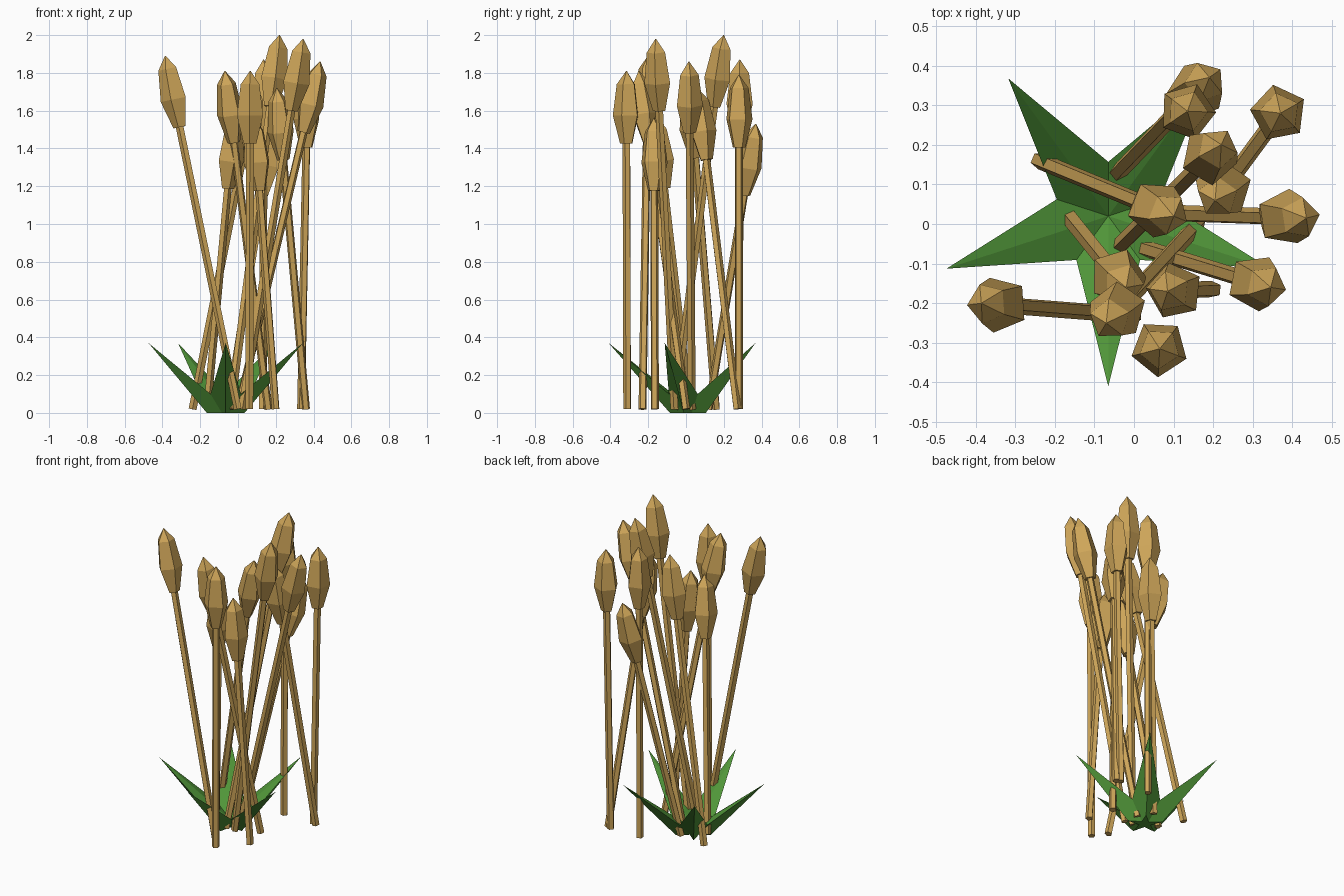
import bpy, math
from mathutils import Vector

cube = bpy.data.objects.get("Cube")
if cube:
    bpy.data.objects.remove(cube, do_unlink=True)


def material(name, colour):
    m = bpy.data.materials.new(name)
    m.use_nodes = True
    m.diffuse_color = colour
    m.node_tree.nodes["Principled BSDF"].inputs["Base Color"].default_value = colour
    return m


straw = material("straw brown", (0.62, 0.38, 0.10, 1))
green = material("leaf green", (0.08, 0.30, 0.04, 1))


def add_mesh(name, verts, faces, mat):
    me = bpy.data.meshes.new(name)
    me.from_pydata(verts, [], faces)
    me.materials.append(mat)
    ob = bpy.data.objects.new(name, me)
    bpy.context.collection.objects.link(ob)
    return ob


def lathe(name, start, axis, profile, sides, turn, mat):
    """Sweep (radius, distance) rings along an axis and cap both ends."""
    rot = Vector((0, 0, 1)).rotation_difference(axis)
    verts, faces = [], []
    for r, h in profile:
        for i in range(sides):
            a = turn + math.tau * i / sides
            verts.append(start + rot @ Vector((r * math.cos(a), r * math.sin(a), h)))
    for k in range(len(profile) - 1):
        for i in range(sides):
            j = (i + 1) % sides
            a, b = k * sides, (k + 1) * sides
            faces.append((a + i, a + j, b + j, b + i))
    faces.append(tuple(reversed(range(sides))))
    last = (len(profile) - 1) * sides
    faces.append(tuple(last + i for i in range(sides)))
    return add_mesh(name, verts, faces, mat)


# Reeds: base x, y, then tip x, y, z
reeds = [
    (-0.05, 0.12, 0.19, 0.37, 1.53),
    (0.13, 0.28, 0.135, 0.285, 1.87),
    (0.335, 0.28, 0.37, 0.28, 1.79),
    (-0.04, -0.06, 0.22, 0.20, 2.00),
    (0.36, 0.27, 0.205, 0.06, 1.72),
    (-0.24, 0.16, 0.10, 0.02, 1.73),
    (0.00, 0.03, 0.435, 0.015, 1.86),
    (0.00, -0.23, -0.385, -0.20, 1.89),
    (-0.165, 0.02, -0.02, -0.16, 1.57),
    (0.20, -0.165, 0.085, -0.17, 1.56),
    (0.02, -0.06, 0.345, -0.16, 1.98),
    (0.16, 0.00, -0.07, -0.25, 1.81),
    (0.06, -0.31, 0.065, -0.315, 1.81),
]
HEAD = 0.385
head_profile = [(0.035, 0), (0.073, 0.15), (0.052, 0.315), (0.002, HEAD)]
for n, (bx, by, tx, ty, tz) in enumerate(reeds, 1):
    base, tip = Vector((bx, by, 0.02)), Vector((tx, ty, tz))
    axis = (tip - base).normalized()
    length = (tip - base).length - HEAD
    turn = math.radians(8 + 31 * n)
    lathe(f"reed_stem_{n}", base, axis, [(0.022, 0), (0.022, length + 0.01)], 5, turn, straw)
    lathe(f"reed_head_{n}", base + axis * length, axis, head_profile, 5, turn, straw)

# Leaf tuft: a small star on the ground flaring into long raised leaf points
cx, cy = -0.065, 0.02
verts = [(cx, cy, 0), (cx, cy, 0.03)]
for outer, inner, tip_z, notch_z in ((0.105, 0.034, 0, 0), (0.43, 0.137, 0.37, 0.10)):
    for i in range(10):
        a = -math.pi / 2 + math.pi * i / 5
        r, z = (inner, notch_z) if i % 2 else (outer, tip_z)
        verts.append((cx + r * math.cos(a), cy + r * math.sin(a), z))
faces = []
for i in range(10):
    j = (i + 1) % 10
    lo_i, lo_j, hi_i, hi_j = 2 + i, 2 + j, 12 + i, 12 + j
    faces += [(0, lo_j, lo_i), (1, hi_i, hi_j), (lo_i, lo_j, hi_j, hi_i)]
add_mesh("leaf_tuft", verts, faces, green)
